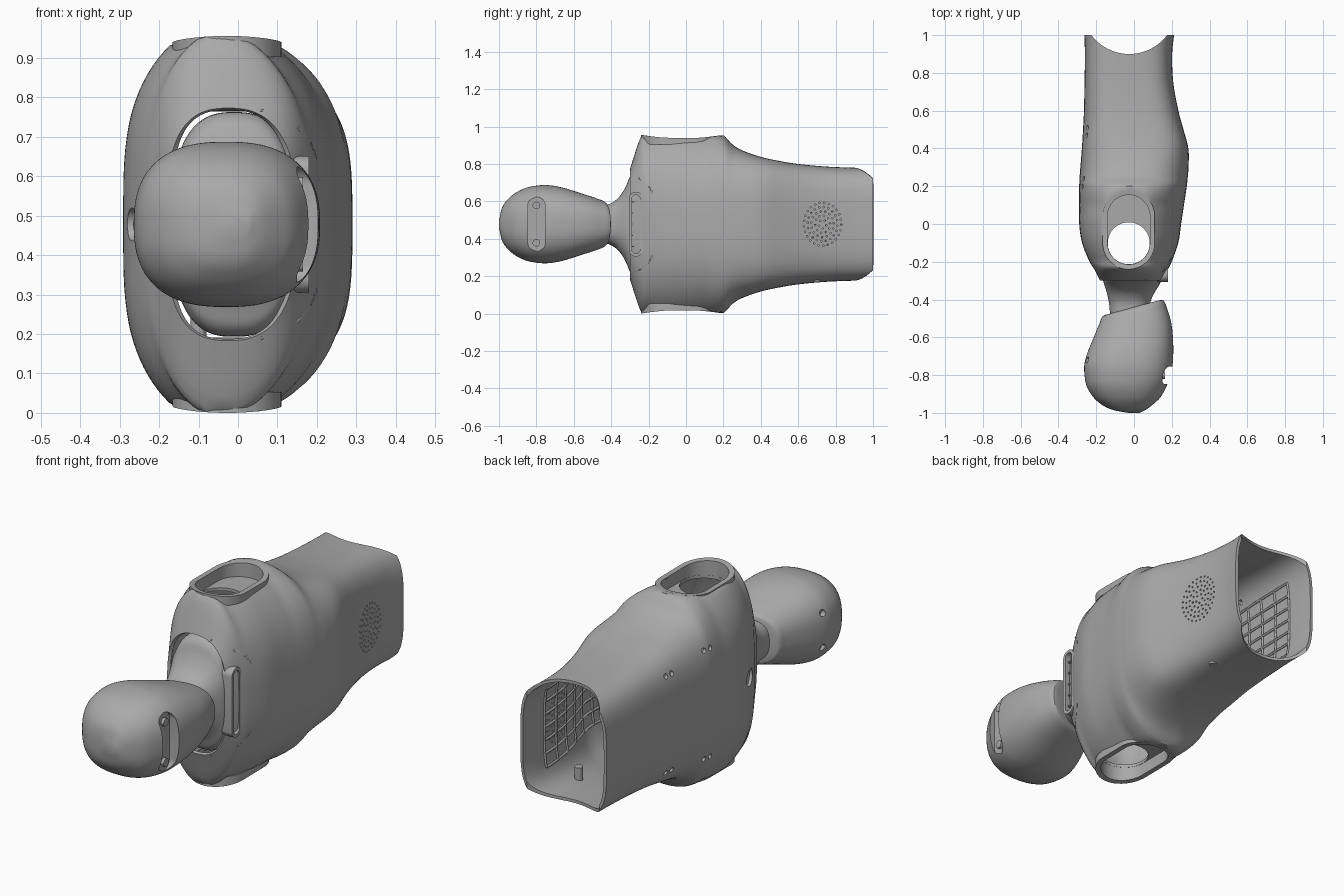
import bpy, bmesh, math
from mathutils import Matrix, Vector

if "Cube" in bpy.data.objects:
    bpy.data.objects.remove(bpy.data.objects["Cube"])

MID = 0.478          # height of the symmetry plane
HUB_X = -0.028       # middle of the shoulder openings
SEG = 96

grey = bpy.data.materials.new("shell grey")
grey.use_nodes = True
grey.diffuse_color = (0.4, 0.4, 0.4, 1)
grey.node_tree.nodes["Principled BSDF"].inputs["Base Color"].default_value = (0.4, 0.4, 0.4, 1)


def add(name, bm):
    bmesh.ops.recalc_face_normals(bm, faces=bm.faces)
    me = bpy.data.meshes.new(name)
    bm.to_mesh(me)
    bm.free()
    ob = bpy.data.objects.new(name, me)
    bpy.context.collection.objects.link(ob)
    me.materials.append(grey)
    return ob


def smooth(ob, angle=35):
    bpy.ops.object.select_all(action="DESELECT")
    ob.select_set(True)
    bpy.context.view_layer.objects.active = ob
    bpy.ops.object.shade_smooth_by_angle(angle=math.radians(angle))


def sample(table, y):
    """Catmull-Rom interpolation of station rows (y, left, right, half height)."""
    i = max(k for k in range(len(table) - 1) if table[k][0] <= y + 1e-6 or k == 0)
    a, b = table[i], table[i + 1]
    p, q = table[max(i - 1, 0)], table[min(i + 2, len(table) - 1)]
    d = b[0] - a[0]
    t = (y - a[0]) / d
    out = []
    for k in (1, 2, 3):
        m0 = (b[k] - p[k]) / (b[0] - p[0]) * d
        m1 = (q[k] - a[k]) / (q[0] - a[0]) * d
        out.append((2*t**3 - 3*t*t + 1) * a[k] + (t**3 - 2*t*t + t) * m0
                   + (3*t*t - 2*t**3) * b[k] + (t**3 - t*t) * m1)
    return out


def spread(table, n):
    ys = [a[0] + (b[0] - a[0]) * k / n for a, b in zip(table, table[1:]) for k in range(n)]
    return ys + [table[-1][0]]


def spow(v, e):
    return math.copysign(abs(v) ** e, v)


def loft(name, rings, caps=()):
    bm = bmesh.new()
    vs = [[bm.verts.new(c) for c in r] for r in rings]
    n = len(vs[0])
    for a, b in zip(vs, vs[1:]):
        for i in range(n):
            bm.faces.new((a[i], a[(i + 1) % n], b[(i + 1) % n], b[i]))
    for c in caps:
        bm.faces.new(vs[c])
    return add(name, bm)


def ring(row, y, p, q):
    l, r, h = row
    return [Vector(((l + r) / 2 + (r - l) / 2 * spow(math.cos(t), 2 / p), y,
                    MID + h * spow(math.sin(t), 2 / q)))
            for t in (2 * math.pi * (i + 0.5) / SEG for i in range(SEG))]


def stadium(r, half, n=24):
    """Outline in a plane: two half circles joined along the second axis."""
    pts = []
    for i in range(2 * n):
        t = math.pi * (i + 0.5) / n
        pts.append((r * math.cos(t), r * math.sin(t) + math.copysign(half, math.sin(t))))
    return pts


def prism(name, outline, lo, hi, place, hole=None):
    """Extruded outline, or a tube when a hole outline is given."""
    def lift(pts, h):
        return [place(u, v, h) for u, v in pts]
    if hole:
        r = [lift(outline, lo), lift(outline, hi), lift(hole, hi), lift(hole, lo), lift(outline, lo)]
        ob = loft(name, r)
        bm = bmesh.new()
        bm.from_mesh(ob.data)
        bmesh.ops.remove_doubles(bm, verts=bm.verts, dist=1e-5)
        bmesh.ops.recalc_face_normals(bm, faces=bm.faces)
        bm.to_mesh(ob.data)
        bm.free()
        return ob
    return loft(name, [lift(outline, lo), lift(outline, hi)], (0, 1))


def rods(name, spots, axis="X", n=12):
    """Several cylinders in one mesh: (centre, radius, length)."""
    bm = bmesh.new()
    turn = Matrix.Rotation(math.pi / 2, 4, "Y") if axis == "X" else Matrix()
    for c, r, d in spots:
        bmesh.ops.create_cone(bm, cap_ends=True, segments=n, radius1=r, radius2=r, depth=d,
                              matrix=Matrix.Translation(c) @ turn)
    return add(name, bm)


def bake(ob, cutters=()):
    for c in cutters:
        m = ob.modifiers.new("cut", "BOOLEAN")
        m.operation, m.solver, m.object = "DIFFERENCE", "EXACT", c
    dg = bpy.context.evaluated_depsgraph_get()
    me = bpy.data.meshes.new_from_object(ob.evaluated_get(dg))
    ob.modifiers.clear()
    ob.data = me
    for c in cutters:
        bpy.data.objects.remove(c)
    smooth(ob)


# torso shell
TORSO = [(-.3, -.18, .15, .295), (-.24, -.21, .18, .47), (-.2, -.235, .2, .495),
         (-.1, -.275, .235, .515), (0, -.29, .25, .52), (.1, -.29, .265, .51),
         (.2, -.29, .28, .475), (.25, -.288, .285, .425), (.3, -.284, .289, .395),
         (.4, -.276, .288, .36), (.5, -.27, .262, .338), (.6, -.265, .235, .322),
         (.75, -.262, .208, .308), (.9, -.26, .202, .302), (1, -.263, .212, .3)]


def hub_top(y):
    return 0.459 + 0.019 * min(1, abs(y + .02) / .22) ** 2


def torso_ring(y):
    k = min(1, max(0, (y - .1) / .35))
    f = min(1, max(0, (-.2 - y) / .1))
    pts = ring(sample(TORSO, y), y, 1.5 + 2.2 * k + f, 3 + .7 * k)
    top = hub_top(y)
    for c in pts:
        dz = max(-top, min(top, c.z - MID))
        c.x -= .025 * (dz / .475) ** 2 * (1 - k)
        c.z = MID + dz
    return pts


torso = loft("torso_shell", [torso_ring(y) for y in spread(TORSO, 4)])
thick = torso.modifiers.new("thickness", "SOLIDIFY")
thick.thickness, thick.offset = .015, -1

hub_y = -.03
outer, inner = stadium(.138, .072), stadium(.112, .072)
cuts = [rods("waist_cut", [((-.025, 1.15, MID), .25, 2)], "Z", 96),
        rods("shoulder_cut", [((HUB_X, -.102, MID), .112, 2)], "Z", 64)]
for s in (1, -1):
    cuts.append(prism("pocket_cut", inner, .36, .6,
                      lambda u, v, h: Vector((HUB_X + u, hub_y + v, MID + s * h))))
# speaker perforations, bolt holes and side port
dots = [((.22, .73 + .02 * k * math.cos(a), MID + .023 * k * math.sin(a)), .0045, .2)
        for k in range(1, 6) for a in (2 * math.pi * i / (5 * k) + k for i in range(5 * k))]
cuts.append(rods("speaker_cut", dots, n=8))
bolts = [((-.25, y, MID + s * z), .012, .2) for s in (1, -1)
         for y, z in ((.47, .24), (.51, .24), (.2, .27), (.24, .27))]
cuts.append(rods("side_cut", bolts + [((-.28, -.12, MID), .042, .2)], n=24))
bake(torso, cuts)

# shoulder rims and pocket floors, mirrored top and bottom
for s, side in ((1, "upper"), (-1, "lower")):
    rim = prism(side + "_shoulder_rim", outer, .425, 0,
                lambda u, v, h: Vector((HUB_X + u, hub_y + v, MID + s * (h or hub_top(hub_y + v)))), inner)
    smooth(rim)
    liner = prism(side + "_shoulder_liner", stadium(.118, .072), .385, .45,
                  lambda u, v, h: Vector((HUB_X + u, hub_y + v, MID + s * h)), inner)
    smooth(liner)
    floor = prism(side + "_pocket_floor", stadium(.115, .072), .385, .4,
                  lambda u, v, h: Vector((HUB_X + u, hub_y + v, MID + s * h)))
    bake(floor, [rods("floor_cut", [((HUB_X, -.102, MID + s * .4), .111, .3)], "Z", 64)])

# flared neck
NECK = [(-.5, -.125, .075, .1), (-.42, -.132, .085, .105), (-.38, -.14, .1, .125),
        (-.35, -.148, .117, .155), (-.32, -.158, .135, .205), (-.3, -.163, .143, .255),
        (-.27, -.168, .15, .28), (-.24, -.17, .15, .285)]
neck = loft("neck", [ring(sample(NECK, y), y, 2.6, 2.6) for y in spread(NECK, 4)], (0, -1))
smooth(neck)


# slotted vent on the neck side
def facing(x0, y0):
    return lambda u, v, h: Vector((x0 + h, y0 + u, MID + v))


vent = prism("vent_frame", stadium(.038, .135), -.05, .012, facing(.168, -.268), stadium(.022, .135))
smooth(vent)
vent_back = prism("vent_back", stadium(.03, .135), -.05, -.03, facing(.168, -.268))
for i in range(5):
    bm = bmesh.new()
    bmesh.ops.create_cube(bm, size=1, matrix=Matrix.Translation((.15, -.268, MID + (i - 2) * .06))
                          @ Matrix.Diagonal((.03, .045, .006, 1)))
    add("vent_bar", bm)


# lines that follow the shell: panel seam and inner rib lattice
def shell_x(y, dz, sign):
    pts = [c for c in torso_ring(y) if (c.x + .03) * sign > 0]
    return min(pts, key=lambda c: abs(c.z - MID - dz)).x


def wire(name, points, r):
    cu = bpy.data.curves.new(name, "CURVE")
    cu.dimensions, cu.bevel_depth, cu.bevel_resolution = "3D", r, 1
    sp = cu.splines.new("POLY")
    sp.points.add(len(points) - 1)
    for p, c in zip(sp.points, points):
        p.co = (*c, 1)
    cu.materials.append(grey)
    bpy.context.collection.objects.link(bpy.data.objects.new(name, cu))


seam = [(-.295, .29), (-.25, .245), (-.2, .205), (-.18, .17)]
seam += [(y, -z) for y, z in reversed(seam)]
wire("panel_seam", [(shell_x(y, z, 1), y, MID + z) for y, z in seam], .004)
for sign in (1, -1):
    for j in range(-3, 4):
        wire("long_rib", [(shell_x(.1 + .05 * i, .065 * j, sign) - sign * .017, .1 + .05 * i, MID + .065 * j)
                          for i in range(16)], .006)
    for i in range(8):
        y = .15 + .1 * i
        wire("cross_rib", [(shell_x(y, .0325 * j, sign) - sign * .017, y, MID + .0325 * j)
                           for j in range(-6, 7)], .006)
rods("inner_boss", [((.1, .7, .21), .02, .08), ((-.1, .6, .21), .02, .08)], "Z", 24)

# head with slanted rear edge
HEAD = [(-1, -.03, .03, .02), (-.985, -.11, .06, .085), (-.96, -.165, .095, .125), (-.92, -.213, .138, .162),
        (-.86, -.25, .172, .193), (-.8, -.262, .195, .206), (-.74, -.263, .205, .209),
        (-.66, -.246, .208, .196), (-.56, -.212, .198, .164), (-.48, -.182, .172, .137),
        (-.445, -.168, .155, .12), (-.44, -.15, .14, .1)]


def head_ring(y):
    pts = ring(sample(HEAD, y), y, 2.5, 2.5)
    w = min(1, max(0, (y + .75) / .3))
    for c in pts:
        c.y += .27 * w * c.x
    return pts


head = loft("head", [head_ring(y) for y in spread(HEAD, 4)], (0, -1))
bake(head, [prism("visor_cut", stadium(.046, .1), -.04, .2, facing(.19, -.8)),
            rods("head_bolt_cut", [((-.26, -.72, MID + s * .085), .016, .06) for s in (1, -1)], n=24)])
rods("visor_bolts", [((.155, -.8, MID + s * .1), .02, .02) for s in (1, -1)], n=24)
